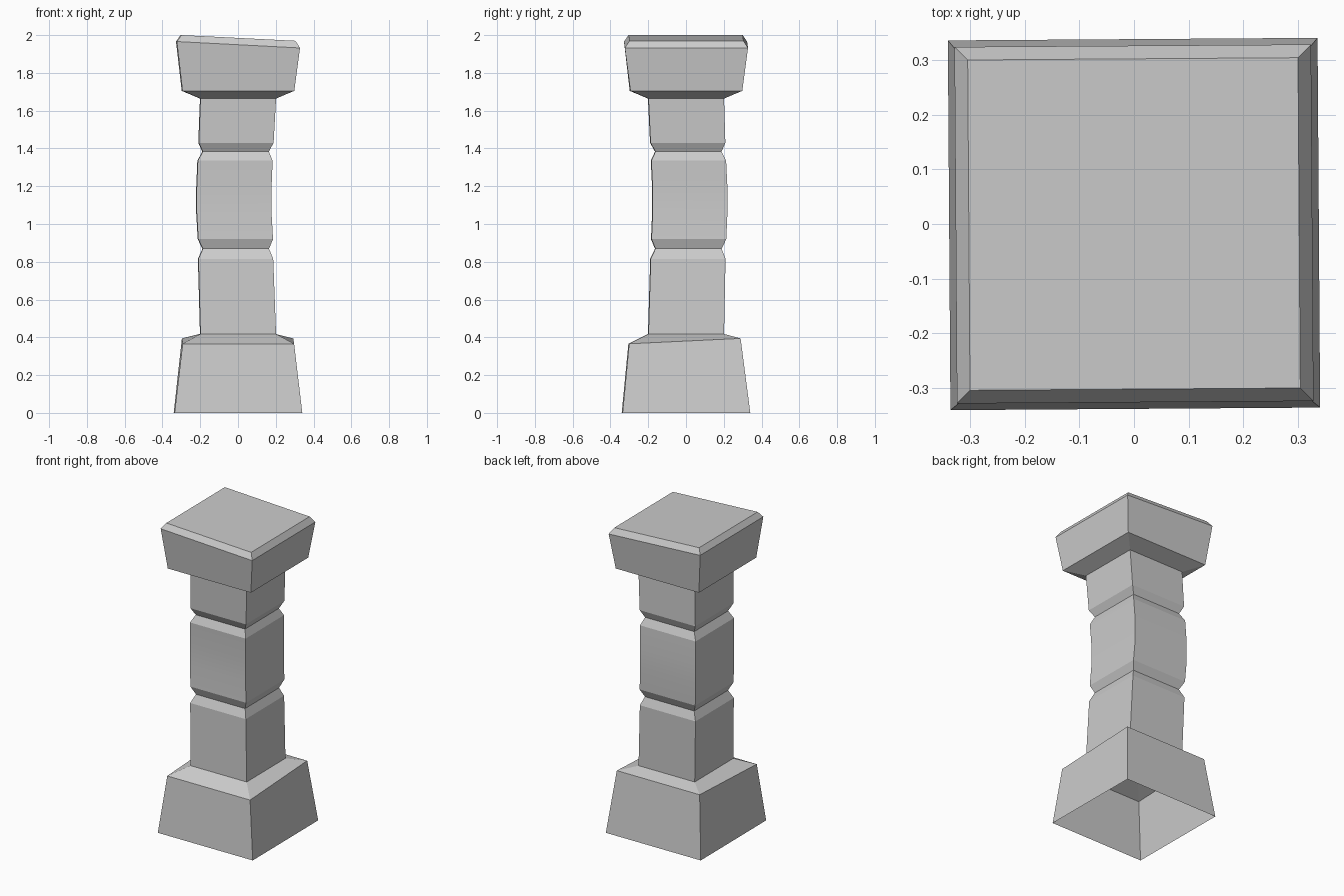
import bpy, bmesh, math

if "Cube" in bpy.data.objects:
    bpy.data.objects.remove(bpy.data.objects["Cube"])

TWIST = math.radians(0.4)  # slight overall rotation of the pillar


def ring(bm, z, half, cx=0.0, cy=0.0, slope_x=0.0, slope_y=0.0):
    """Square ring of four vertices, optionally shifted and tilted."""
    verts = []
    for sx, sy in ((-1, -1), (1, -1), (1, 1), (-1, 1)):
        x, y = sx * half, sy * half
        height = z + slope_x * x + slope_y * y
        verts.append(bm.verts.new((
            cx + x * math.cos(TWIST) - y * math.sin(TWIST),
            cy + x * math.sin(TWIST) + y * math.cos(TWIST),
            height)))
    return verts


def loft(name, sections, cap_top=False, smooth=False):
    """Skin square sections, listed from the bottom up."""
    bm = bmesh.new()
    rings = [ring(bm, *s) for s in sections]
    for low, high in zip(rings, rings[1:]):
        for i in range(4):
            j = (i + 1) % 4
            bm.faces.new((low[i], low[j], high[j], high[i]))
    if cap_top:
        bm.faces.new(rings[-1])
    mesh = bpy.data.meshes.new(name)
    bm.to_mesh(mesh)
    bm.free()
    obj = bpy.data.objects.new(name, mesh)
    bpy.context.collection.objects.link(obj)
    if smooth:
        bpy.context.view_layer.objects.active = obj
        obj.select_set(True)
        bpy.ops.object.shade_smooth_by_angle(angle=math.radians(20))
        obj.select_set(False)
    return obj


# Hollow tapered base with a slanted upper rim
loft("base", [
    (0.0, 0.338),
    (0.380, 0.295, 0.0, -0.008, 0.0, 0.048),
    (0.418, 0.20),
])

# Slightly bowed shaft with two V grooves
loft("shaft", [
    (0.418, 0.20),
    (0.816, 0.198, -0.013, 0.010),
    (0.869, 0.175, -0.012, 0.012),
    (0.920, 0.198, -0.014, 0.014),
    (1.06, 0.198, -0.022, 0.020),
    (1.19, 0.198, -0.022, 0.020),
    (1.335, 0.198, -0.016, 0.013),
    (1.383, 0.175, -0.013, 0.012),
    (1.430, 0.198, -0.011, 0.009),
    (1.664, 0.20),
], smooth=True)

# Flared capital with a bevelled, slanted top
loft("capital", [
    (1.664, 0.20),
    (1.705, 0.296),
    (1.949, 0.326, 0.0, 0.0, -0.052),
    (1.985, 0.302, 0.0, 0.0, -0.050),
], cap_top=True)
